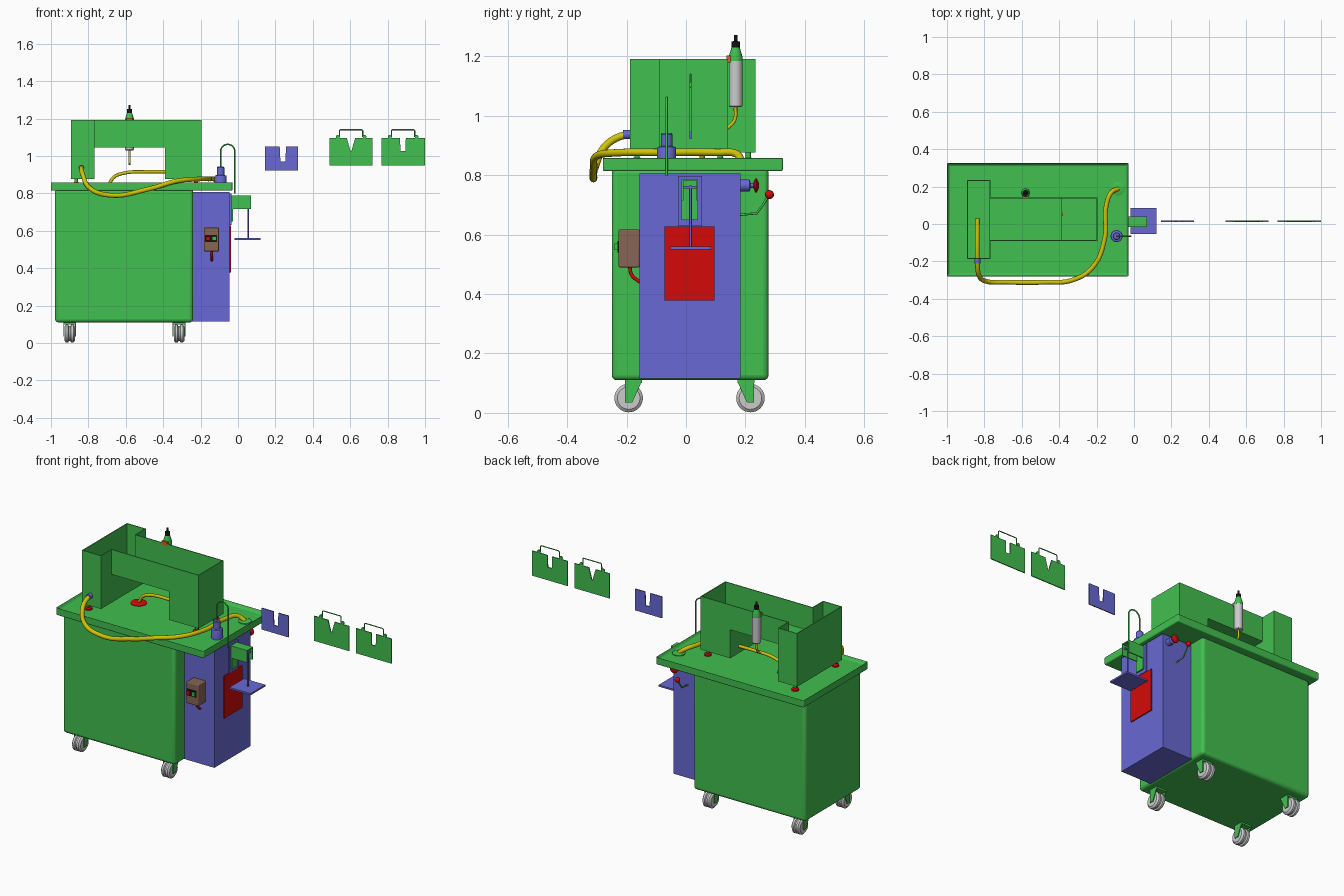
import bpy, bmesh, math
from mathutils import Vector, Matrix

if "Cube" in bpy.data.objects:
    bpy.data.objects.remove(bpy.data.objects["Cube"])

COLORS = dict(green=(.054, .523, .08), purple=(.14, .14, .66), red=(.66, .003, .003),
              yellow=(.63, .55, .002), brown=(.24, .13, .09), black=(.006, .007, .006),
              orange=(.69, .13, .01))
MATS = {}
for key, rgb in COLORS.items():
    MATS[key] = bpy.data.materials.new(key)
    MATS[key].diffuse_color = (*rgb, 1)


def finish(name, bm, color, bevel=0, smooth=False):
    bmesh.ops.recalc_face_normals(bm, faces=bm.faces)
    me = bpy.data.meshes.new(name)
    bm.to_mesh(me)
    bm.free()
    ob = bpy.data.objects.new(name, me)
    bpy.context.collection.objects.link(ob)
    if color:
        me.materials.append(MATS[color])
    if bevel:
        m = ob.modifiers.new("bevel", 'BEVEL')
        m.width, m.segments, m.limit_method = bevel, 4, 'ANGLE'
    if smooth or bevel:
        bpy.ops.object.select_all(action='DESELECT')
        ob.select_set(True)
        bpy.context.view_layer.objects.active = ob
        bpy.ops.object.shade_smooth_by_angle()
    return ob


def boxes(name, color, *bounds, bevel=0):
    """Each bound is x0, x1, y0, y1, z0, z1."""
    bm = bmesh.new()
    for x0, x1, y0, y1, z0, z1 in bounds:
        mat = Matrix.Translation(((x0 + x1) / 2, (y0 + y1) / 2, (z0 + z1) / 2)) @ \
            Matrix.Diagonal((x1 - x0, y1 - y0, z1 - z0, 1))
        bmesh.ops.create_cube(bm, size=1, matrix=mat)
    return finish(name, bm, color, bevel)


def lathe(name, color, origin, axis, profile, n=32):
    """Spin (radius, height) pairs around an axis through origin."""
    bm = bmesh.new()
    rot = Vector((0, 0, 1)).rotation_difference(Vector(axis)).to_matrix()
    rings = []
    for r, h in profile:
        rings.append([bm.verts.new(Vector(origin) + rot @ Vector(
            (r * math.cos(2 * math.pi * i / n), r * math.sin(2 * math.pi * i / n), h))) for i in range(n)])
    for a, b in zip(rings, rings[1:]):
        for i in range(n):
            bm.faces.new((a[i], a[(i + 1) % n], b[(i + 1) % n], b[i]))
    bm.faces.new(rings[0])
    bm.faces.new(rings[-1])
    return finish(name, bm, color, smooth=True)


def ball(name, color, at, r):
    bm = bmesh.new()
    bmesh.ops.create_uvsphere(bm, u_segments=24, v_segments=12, radius=r, matrix=Matrix.Translation(at))
    return finish(name, bm, color, smooth=True)


def tube(name, color, pts, r, straight=False):
    cu = bpy.data.curves.new(name, 'CURVE')
    cu.dimensions, cu.bevel_depth, cu.bevel_resolution = '3D', r, 4
    cu.use_fill_caps = True
    cu.resolution_u = 10
    sp = cu.splines.new('POLY' if straight else 'BEZIER')
    if straight:
        sp.points.add(len(pts) - 1)
        for p, c in zip(sp.points, pts):
            p.co = (*c, 1)
    else:
        sp.bezier_points.add(len(pts) - 1)
        for p, c in zip(sp.bezier_points, pts):
            p.co = c
            p.handle_left_type = p.handle_right_type = 'AUTO'
    cu.materials.append(MATS[color])
    ob = bpy.data.objects.new(name, cu)
    bpy.context.collection.objects.link(ob)
    return ob


def prism(name, color, pts, direction):
    """Extrude a flat outline of 3D points along a direction."""
    bm = bmesh.new()
    f = bm.faces.new([bm.verts.new(p) for p in pts])
    ext = bmesh.ops.extrude_face_region(bm, geom=[f])
    bmesh.ops.translate(bm, vec=direction, verts=[v for v in ext['geom'] if isinstance(v, bmesh.types.BMVert)])
    return finish(name, bm, color)


# Cabinet and side box
boxes("cabinet", 'green', (-.978, -.24, -.25, .278, .11, .825), bevel=.018)
boxes("side_box", 'purple', (-.245, -.045, -.157, .183, .115, .806))
boxes("red_panel", 'red', (-.046, -.038, -.072, .096, .378, .628))

# Table tray: slab with an inset, sunken top
bm = bmesh.new()
bmesh.ops.create_cube(bm, size=1, matrix=Matrix.Translation((-.515, .023, .8375)) @ Matrix.Diagonal((.97, .606, .047, 1)))
bm.normal_update()
top = max(bm.faces, key=lambda f: f.calc_center_median().z)
bmesh.ops.inset_region(bm, faces=[top], thickness=.017)
bmesh.ops.translate(bm, verts=top.verts, vec=(0, 0, -.02))
finish("table_tray", bm, 'green', bevel=.006)

# Twin-wheel casters
for x in (-.9, -.315):
    for y, s in ((-.193, 1), (.217, -1)):
        lathe("caster_wheel", None, (x - .028, y, .05), (1, 0, 0),
              [(.015, 0), (.038, 0), (.048, .008), (.048, .02), (.04, .024), (.04, .032),
               (.048, .036), (.048, .048), (.038, .056), (.015, .056)])
        for dx in (-.034, .029):
            prism("caster_fork", 'green', [(x + dx, y - s * .012, .035), (x + dx, y + s * .012, .035),
                  (x + dx, y + s * .045, .108), (x + dx, y - s * .012, .108)], (.005, 0, 0))
        yc = y + s * .016
        boxes("caster_plate", 'green', (x - .034, x + .034, yc - .028, yc + .029, .1, .112))

# Open-topped arched housing made from sheet panels
t = .005
xl, xm, xw, xr = -.893, -.768, -.39, -.195
zb, zw, zt = .876, 1.045, 1.192
f0, f1, b1, b0 = -.188, -.09, .142, .234
boxes("arch_housing", 'green',
      (xl, xl + t, f0, b0, zb, zt), (xl, xm, f0, f0 + t, zb, zt), (xl, xm, b0 - t, b0, zb, zt),
      (xm - t, xm, f0, f1, zb, zt), (xm - t, xm, b1, b0, zb, zt), (xm - t, xm, f1, b1, zb, zw),
      (xl, xm, f0, b0, zb, zb + t),
      (xm - t, xr, f1, f1 + t, zw, zt), (xm - t, xr, b1 - t, b1, zw, zt), (xm - t, xw, f1, b1, zw, zw + t),
      (xw, xr, f1, f1 + t, zb, zw), (xw, xr, b1 - t, b1, zb, zw), (xw, xw + t, f1, b1, zb, zw),
      (xr - t, xr, f1, b1, zb, zt), (xw, xr, f1, b1, zb, zb + t))
for x, y in ((-.865, -.165), (-.865, .21), (-.225, -.065), (-.225, .115)):
    lathe("housing_foot", 'red', (x, y, .838), (0, 0, 1), [(.02, 0), (.02, .012), (.011, .018), (.011, .022)])
    lathe("housing_foot_stem", 'green', (x, y, .858), (0, 0, 1), [(.009, 0), (.009, .022)])

# Air cylinder behind the arm
cx, cy = -.58, .167
lathe("air_cylinder", None, (cx, cy, 1.03), (0, 0, 1), [(.02, 0), (.023, .004), (.023, .155)])
lathe("air_cylinder_cap", 'green', (cx, cy, 1.185), (0, 0, 1), [(.024, 0), (.024, .012), (.014, .045)])
lathe("air_cylinder_tip", 'black', (cx, cy, 1.23), (0, 0, 1),
      [(.014, 0), (.014, .02), (.006, .022), (.006, .042)], 16)
boxes("cylinder_clip", 'orange', (-.597, -.563, .136, .15, 1.18, 1.203))
tube("cylinder_hose", 'yellow', [(cx, cy, 1.03), (cx, .163, .985), (cx, .135, .955)], .006)

# Drain ring with hose into the right column
lathe("drain_ring", 'red', (-.69, .055, .838), (0, 0, 1), [(.045, 0), (.045, .006), (.03, .012), (.02, .012)])
tube("drain_hose", 'yellow', [(-.69, .055, .845), (-.665, .055, .885), (-.61, .055, .908), (-.5, .055, .915),
                              (-.38, .055, .915)], .009)

# Long hose looping around the front of the table
tube("main_hose", 'yellow', [(-.837, .03, .94), (-.837, -.2, .937), (-.83, -.27, .9), (-.795, -.305, .83),
     (-.685, -.311, .79), (-.47, -.311, .825), (-.33, -.3, .865), (-.22, -.23, .876), (-.157, -.08, .877),
     (-.148, .1, .877), (-.12, .17, .872), (-.085, .188, .845)], .0125)
lathe("hose_fitting", 'purple', (-.837, -.212, .937), (0, 1, 0), [(.015, 0), (.015, .026)])
lathe("hose_ring", 'green', (-.085, .188, .838), (0, 0, 1), [(.036, 0), (.036, .008), (.024, .012)])

# Valve with swan-neck rod
lathe("valve_body", 'purple', (-.093, -.065, .838), (0, 0, 1),
      [(.032, 0), (.032, .052), (.03, .057), (.02, .06), (.02, .1), (.016, .105)])
neck = [(-.093, -.065, .94)] + [(-.055 - .038 * math.cos(a), -.065, 1.024 + .038 * math.sin(a))
                                for a in [math.pi * i / 12 for i in range(13)]] + [(-.017, -.065, .8)]
tube("swan_neck_rod", 'green', neck, .004, True)

# Side bracket, hanger rod and shelf
boxes("bracket_backplate", 'purple', (-.046, -.036, -.027, .054, .63, .798))
boxes("bracket_plate", 'green', (-.037, -.028, -.015, .041, .65, .788))
boxes("bracket_channel", 'green', (-.03, .07, -.015, .041, .782, .788), (-.03, .07, -.015, -.009, .715, .788),
      (-.03, .07, .035, .041, .715, .788))
tube("hanger_rod", 'purple', [(.055, .015, .765), (.055, .015, .555)], .0045, True)
boxes("hanger_pin", 'purple', (.05, .06, -.01, .036, .755, .764))
boxes("shelf", 'purple', (-.02, .12, -.053, .085, .55, .56))

# Control box with buttons and cable
boxes("control_box", 'brown', (-.182, -.102, -.227, -.156, .49, .617), bevel=.005)
boxes("button_plate", 'black', (-.177, -.112, -.231, -.225, .54, .578))
boxes("stop_button", 'red', (-.172, -.149, -.241, -.23, .548, .57))
boxes("start_button", 'green', (-.138, -.116, -.241, -.23, .548, .57))
tube("control_cable", 'red', [(-.14, -.19, .495), (-.14, -.183, .465), (-.14, -.155, .44)], .006)

# Rear knob and ball lever
lathe("knob_shaft", 'purple', (-.085, .18, .766), (0, 1, 0), [(.02, 0), (.02, .034), (.008, .038), (.008, .052)])
lathe("knob", 'red', (-.085, .228, .766), (0, 1, 0), [(.012, 0), (.024, .005), (.024, .01), (.008, .018)])
tube("ball_lever", 'green', [(-.14, .18, .667), (-.14, .238, .672), (-.14, .262, .705), (-.14, .28, .735)], .004, True)
ball("lever_ball", 'red', (-.14, .281, .735), .015)

# Loose notched plates
def notched(name, color, x0, x1, z0, z1, notch):
    pts = [(x0, z0), (x1, z0), (x1, z1)] + notch + [(x0, z1)]
    prism(name, color, [(x, .012, z) for x, z in pts], (0, .006, 0))


notched("purple_slot_plate", 'purple', .145, .322, .923, 1.05, [(.257, 1.05), (.253, .97), (.227, .97), (.223, 1.05)])
notched("v_notch_plate", 'green', .49, .72, .948, 1.095, [(.626, 1.095), (.606, 1.025), (.602, 1.025), (.582, 1.095)])
notched("slot_notch_plate", 'green', .766, 1.0, .948, 1.095, [(.897, 1.095), (.896, 1.025), (.868, 1.025), (.867, 1.095)])
for xc in (.605, .883):
    tube("plate_handle", 'green', [(xc - .062, .015, 1.1), (xc - .062, .015, 1.135), (xc - .057, .015, 1.14),
         (xc + .057, .015, 1.14), (xc + .062, .015, 1.135), (xc + .062, .015, 1.1)], .003, True)
    for s in (-1, 1):
        lathe("handle_lug", 'green', (xc + s * .072, .011, 1.102), (0, 1, 0), [(.01, 0), (.01, .008)], 16)

for m in bpy.data.materials:
    if m.users and not m.is_grease_pencil:
        m.use_nodes = True
        m.node_tree.nodes["Principled BSDF"].inputs["Base Color"].default_value = m.diffuse_color
